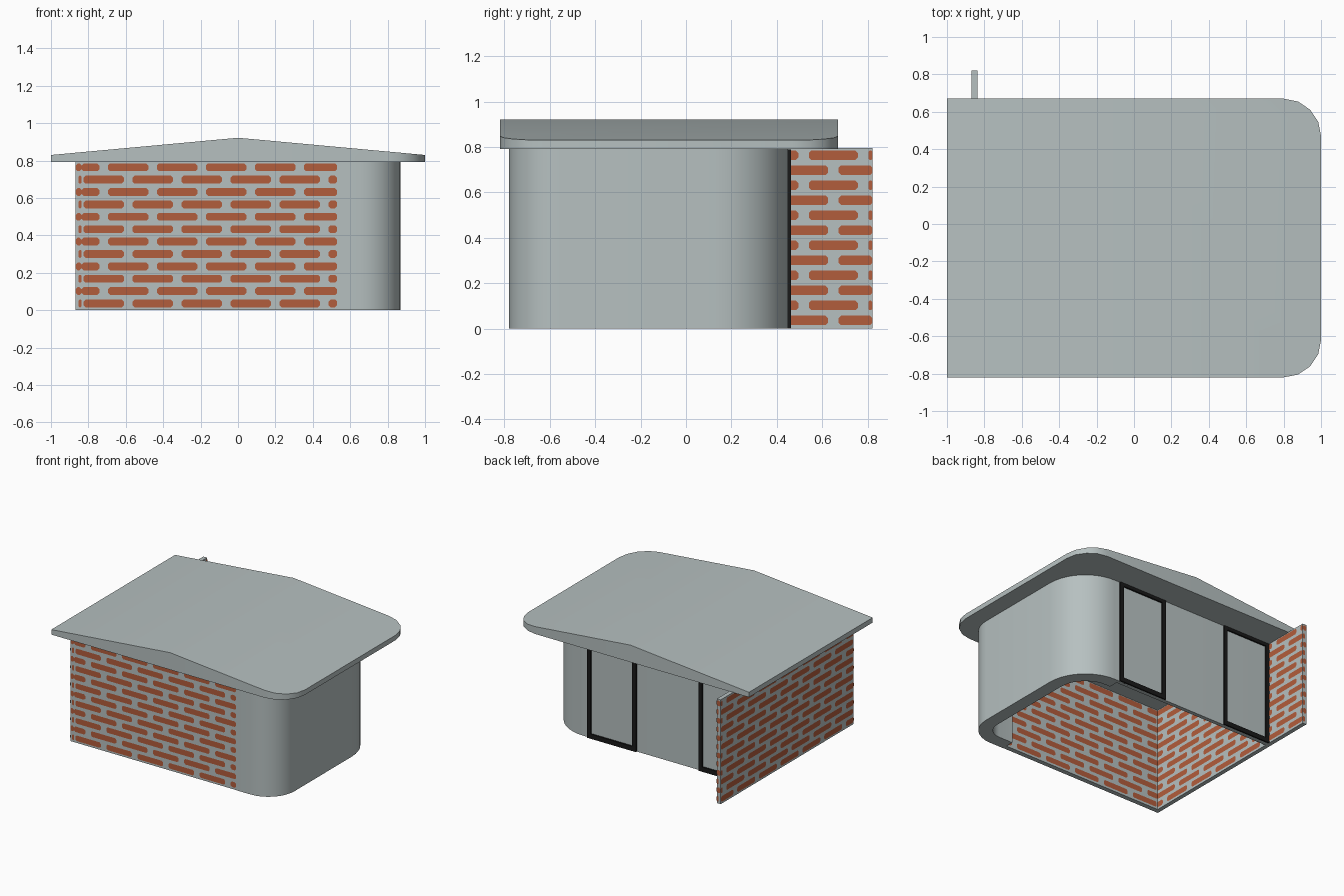
import bpy, bmesh, math
from mathutils import Vector

if "Cube" in bpy.data.objects:
    bpy.data.objects.remove(bpy.data.objects["Cube"])


def material(name, rgb):
    m = bpy.data.materials.new(name)
    m.diffuse_color = (*rgb, 1)
    m.use_nodes = True
    m.node_tree.nodes["Principled BSDF"].inputs["Base Color"].default_value = m.diffuse_color
    return m


GREY = material("pale grey", (0.47, 0.53, 0.53))
BRICK = material("brick orange", (0.45, 0.11, 0.045))
BLACK = material("frame black", (0.01, 0.01, 0.01))
H = 0.795


def finish(name, bm, mat, smooth=False, fix=True):
    if fix:
        bmesh.ops.recalc_face_normals(bm, faces=bm.faces)
    me = bpy.data.meshes.new(name)
    bm.to_mesh(me)
    bm.free()
    me.materials.append(mat)
    ob = bpy.data.objects.new(name, me)
    bpy.context.collection.objects.link(ob)
    if smooth:
        bpy.context.view_layer.objects.active = ob
        ob.select_set(True)
        bpy.ops.object.shade_smooth_by_angle(angle=math.radians(30))
        ob.select_set(False)
    return ob


def add_box(bm, lo, hi):
    vs = bmesh.ops.create_cube(bm, size=1)["verts"]
    for v in vs:
        v.co = [l + (c + 0.5) * (h - l) for l, h, c in zip(lo, hi, v.co)]


def box(name, lo, hi, mat):
    bm = bmesh.new()
    add_box(bm, lo, hi)
    return finish(name, bm, mat)


def arc(cx, cy, r, a0, a1, n):
    return [(cx + r * math.cos(math.radians(a0 + (a1 - a0) * i / n)),
             cy + r * math.sin(math.radians(a0 + (a1 - a0) * i / n)))
            for i in range(n + 1)]


# Roof: shallow gable with its ridge along y, right corners rounded
right = [(0, -0.82)] + arc(0.8, -0.62, 0.2, -90, 0, 4) + arc(0.8, 0.47, 0.2, 0, 90, 4) + [(0, 0.67)]
left = [(-1, 0.67), (-1, -0.82)]
outline = right + left
bm = bmesh.new()
top = [bm.verts.new((x, y, 0.922 - 0.092 * abs(x))) for x, y in outline]
bot = [bm.verts.new((x, y, 0.792)) for x, y in outline]
k = len(right)
bm.faces.new(top[:k])
bm.faces.new([top[k - 1], top[k], top[k + 1], top[0]])
bm.faces.new(bot)
for i in range(len(outline)):
    j = (i + 1) % len(outline)
    bm.faces.new((top[i], top[j], bot[j], bot[i]))
finish("roof", bm, GREY, smooth=True)

# Curved grey wall: thick around the right side, thin along the back
T = 0.1
outer = [(0.53, -0.78)] + arc(0.65, -0.56, 0.22, -90, 0, 8) + arc(0.55, 0.13, 0.32, 0, 90, 10) + [(-0.836, 0.45)]
inner = ([(0.53, -0.78 + T)] + arc(0.65, -0.56, 0.22 - T, -90, 0, 8)
         + arc(0.55, 0.13, 0.32 - T, 0, 90, 10) + [(0.51, 0.45 - T), (0.51, 0.42), (-0.836, 0.42)])
loop = outer + inner[::-1]
bm = bmesh.new()
base = bm.faces.new([bm.verts.new((x, y, 0)) for x, y in loop])
ext = bmesh.ops.extrude_face_region(bm, geom=[base])["geom"]
for v in ext:
    if isinstance(v, bmesh.types.BMVert):
        v.co.z = H
finish("curved_wall", bm, GREY, smooth=True)

# Mortar slabs of the front and left walls
box("front_wall", (-0.836, -0.778, 0), (0.53, -0.742, H), GREY)
box("left_wall", (-0.868, -0.778, 0), (-0.836, 0.822, H), GREY)


# Running-bond bricks laid as thin clipped-corner faces on a wall plane
def bricks(name, origin, along, normal, length, start):
    o, u, n = Vector(origin), Vector(along), Vector(normal)
    up = Vector((0, 0, 1))
    bm = bmesh.new()
    pitch, size, tall, rows = 0.262, 0.216, 0.042, 12
    for r in range(rows):
        z = 0.036 + r * 0.0662
        s = start - pitch + (r % 2) * pitch / 2 - pitch
        while s < length:
            a, b = max(s, 0), min(s + size, length)
            s += pitch
            if b - a < 0.006:
                continue
            c = min(0.011, (b - a) / 3)
            h = tall / 2
            pts = [(a + c, -h), (b - c, -h), (b, -h + c), (b, h - c),
                   (b - c, h), (a + c, h), (a, h - c), (a, -h + c)]
            f = bm.faces.new([bm.verts.new(o + u * p + up * (z + q) + n * 0.002) for p, q in pts])
            f.normal_update()
            if f.normal.dot(n) < 0:
                f.normal_flip()
    return finish(name, bm, BRICK, fix=False)


bricks("front_bricks_outside", (-0.836, -0.778, 0), (1, 0, 0), (0, -1, 0), 1.366, 0.01)
bricks("front_bricks_inside", (-0.836, -0.742, 0), (1, 0, 0), (0, 1, 0), 1.366, 0.01)
bricks("left_bricks_outside", (-0.868, -0.778, 0), (0, 1, 0), (-1, 0, 0), 1.6, 0.14)
bricks("left_bricks_inside", (-0.836, -0.778, 0), (0, 1, 0), (1, 0, 0), 1.6, 0.14)
bricks("left_bricks_front_end", (-0.868, -0.778, 0), (1, 0, 0), (0, -1, 0), 0.032, 0.015)
bricks("left_bricks_back_end", (-0.868, 0.822, 0), (1, 0, 0), (0, 1, 0), 0.032, 0.015)

# Two full-height black door frames on the back wall
for name, x0, x1 in (("right_door_frame", 0.10, 0.51), ("left_door_frame", -0.836, -0.43)):
    bm = bmesh.new()
    y0, y1 = 0.44, 0.462
    add_box(bm, (x0, y0, 0), (x0 + 0.03, y1, 0.79))
    add_box(bm, (x1 - 0.03, y0, 0), (x1, y1, 0.79))
    add_box(bm, (x0 + 0.03, y0, 0), (x1 - 0.03, y1, 0.035))
    add_box(bm, (x0 + 0.03, y0, 0.765), (x1 - 0.03, y1, 0.79))
    finish(name, bm, BLACK)
